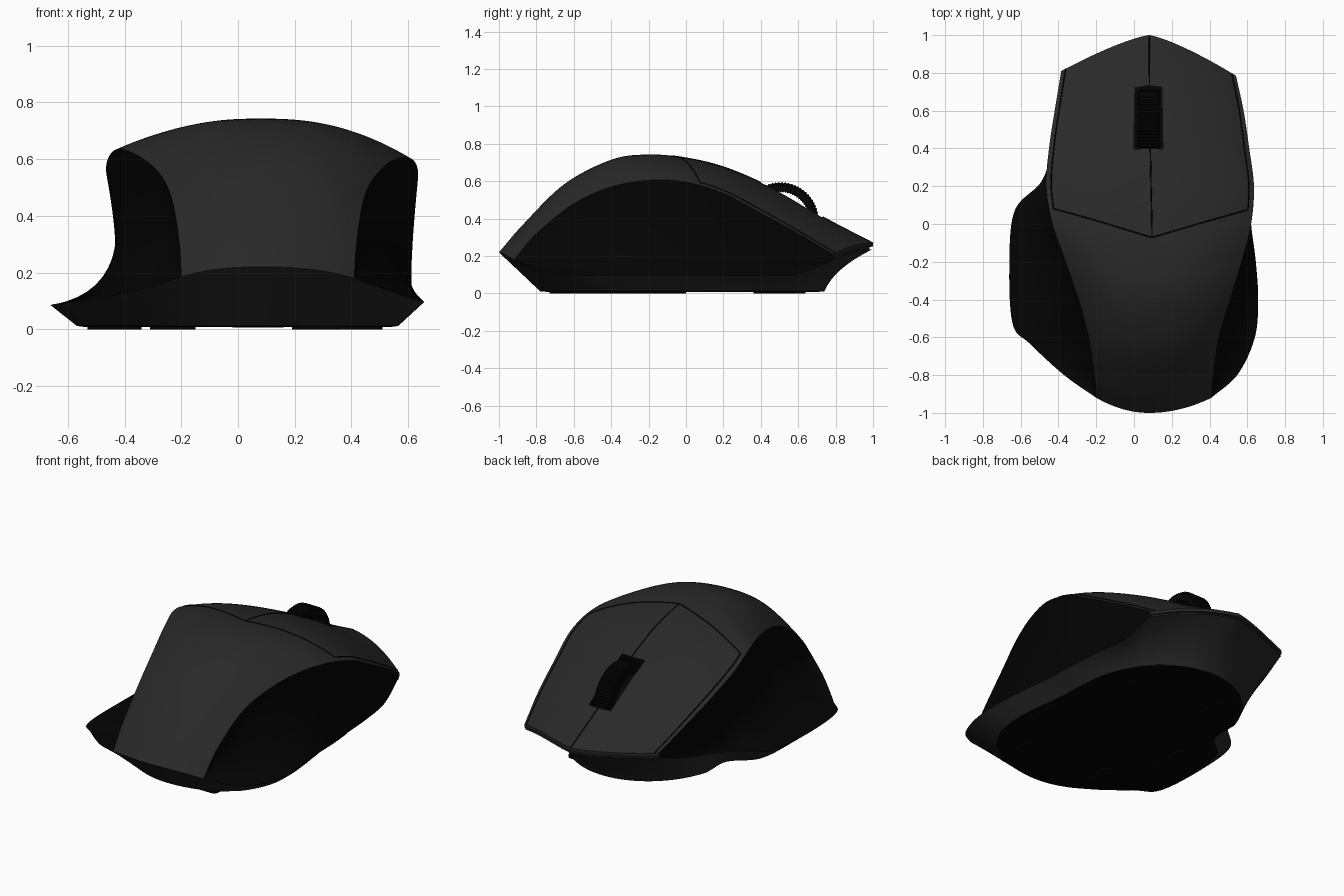
import bpy, bmesh, math
from mathutils import Vector as V

if "Cube" in bpy.data.objects:
    bpy.data.objects.remove(bpy.data.objects["Cube"])


def material(name, c):
    m = bpy.data.materials.new(name)
    m.diffuse_color = (c, c, c, 1)
    m.use_nodes = True
    m.node_tree.nodes["Principled BSDF"].inputs["Base Color"].default_value = m.diffuse_color
    return m


GREY = material("dark_grey", 0.022)
SKIRT = material("skirt_grey", 0.018)
BLACK = material("black_rubber", 0.001)


def finish(name, bm, mat, angle=40):
    bmesh.ops.remove_doubles(bm, verts=bm.verts, dist=1e-5)
    bmesh.ops.recalc_face_normals(bm, faces=bm.faces)
    me = bpy.data.meshes.new(name)
    bm.to_mesh(me)
    bm.free()
    me.materials.append(mat)
    ob = bpy.data.objects.new(name, me)
    bpy.context.collection.objects.link(ob)
    bpy.ops.object.select_all(action='DESELECT')
    ob.select_set(True)
    bpy.context.view_layer.objects.active = ob
    bpy.ops.object.shade_smooth_by_angle(angle=math.radians(angle))
    return ob


def loft(name, rows, mat, closed=False, cap=False, angle=40, skip=None):
    """Skin rows of points; optionally wrap rows, cap the last one, leave holes."""
    bm = bmesh.new()
    vs = [[bm.verts.new(p) for p in r] for r in rows]
    n = len(rows[0])
    for k, (a, b) in enumerate(zip(vs, vs[1:])):
        for i in range(n if closed else n - 1):
            if skip and skip(k, i):
                continue
            j = (i + 1) % n
            bm.faces.new((a[i], a[j], b[j], b[i]))
    if cap:
        bm.faces.new(vs[-1])
    return finish(name, bm, mat, angle)


def spline(pts, t):
    """Catmull-Rom curve through pts, t in 0..1."""
    n = len(pts) - 1
    i = min(int(t * n), n - 1)
    f = t * n - i
    p1, p2 = V(pts[i]), V(pts[i + 1])
    p0 = V(pts[i - 1]) if i else 2 * p1 - p2
    p3 = V(pts[i + 2]) if i + 2 <= n else 2 * p2 - p1
    return 0.5 * (2 * p1 + (p2 - p0) * f + (2 * p0 - 5 * p1 + 4 * p2 - p3) * f**2
                  + (3 * p1 - p0 - 3 * p2 + p3) * f**3)


# guide curves, back to front: spine, shell edges, base rims
SPINE = [(.08, -1, .22), (.08, -.87, .37), (.08, -.65, .585), (.08, -.4, .715), (.08, -.2, .743),
         (.08, 0, .725), (.08, .22, .67), (.08, .48, .555), (.08, .75, .4), (.08, 1, .27)]
LEFT = [(-.2, -.92, .185), (-.208, -.82, .31), (-.235, -.63, .465), (-.285, -.43, .56), (-.37, -.18, .622),
        (-.435, .01, .632), (-.465, .2, .575), (-.45, .4, .485), (-.42, .6, .39), (-.385, .81, .29)]
RIGHT = [(.41, -.92, .18), (.42, -.8, .32), (.45, -.6, .48), (.51, -.4, .57), (.57, -.2, .605),
         (.62, 0, .595), (.635, .2, .535), (.61, .4, .43), (.58, .6, .32), (.54, .785, .21)]
LEFT_RIM = [(-.2, -.92, .185), (-.37, -.8, .135), (-.55, -.635, .1), (-.642, -.53, .09), (-.66, -.22, .085),
            (-.632, .07, .09), (-.49, .225, .105), (-.435, .4, .14), (-.415, .6, .19), (-.382, .805, .257)]
RIGHT_RIM = [(.41, -.92, .18), (.55, -.795, .13), (.64, -.6, .1), (.657, -.4, .097), (.645, -.2, .097),
             (.62, 0, .097), (.612, .2, .097), (.597, .4, .097), (.57, .6, .105), (.538, .78, .18)]


def shell(u, t):
    c, e = spline(SPINE, t), spline(LEFT if u < 0 else RIGHT, t)
    a = abs(u)
    py = 2 - .7 * t
    return V((c.x + (e.x - c.x) * a, c.y + (e.y - c.y) * a**py, c.z + (e.z - c.z) * a**2.5))


NU, NT = 40, 81
U0, U1, T0, T1 = -.15, .135, 6.7 / 9, 7.93 / 9   # wheel slot limits on the shell
US = sorted([-1 + 2 * i / NU for i in range(NU + 1)] + [U1])
US[[i for i, u in enumerate(US) if abs(u - U0) < 1e-6][0]] = U0
TS = sorted([i / (NT - 1) for i in range(NT)] + [T0, T1])
BEZ = [i / 14 for i in range(15)]


def bezier(a, q, b, s):
    return a * (1 - s)**2 + q * 2 * s * (1 - s) + b * s * s


# top shell with an opening for the wheel
loft("top_shell", [[shell(u, t) for u in US] for t in TS], GREY,
     skip=lambda k, i: T0 <= TS[k] < T1 and U0 <= US[i] < U1)

# wheel slot: well sunk below the opening
su, st = [u for u in US if U0 <= u <= U1], [t for t in TS if T0 <= t <= T1]
loop = [shell(u, T0) for u in su] + [shell(U1, t) for t in st[1:]]
loop += [shell(u, T1) for u in su[-2::-1]] + [shell(U0, t) for t in st[-2:0:-1]]
loft("wheel_slot", [loop, [p - V((0, 0, .1)) for p in loop]], BLACK, closed=True, cap=True)

# stepped front lip with the gap between shell and base
DROP = .034
steps = [(0, 0), (0, -.02), (-.018, -.02), (-.018, -DROP), (-.004, -DROP)]
loft("front_lip", [[shell(u, 1) + V((0, dy, dz)) for u in US] for dy, dz in steps], SKIRT, angle=25)

# concave rubber side grips
for name, edge, rim, inward, low in (("left_grip", LEFT, LEFT_RIM, .16, .11),
                                     ("right_grip", RIGHT, RIGHT_RIM, -.07, .3)):
    rows = []
    for t in TS:
        e, p = spline(edge, t), spline(rim, t)
        h = e.z - p.z
        q = V((e.x + inward * h, (e.y + p.y) / 2, p.z + low * h))
        rows.append([bezier(e, q, p, s) for s in BEZ])
    loft(name, rows, BLACK)

# base skirt: full rim loop tapering down to the flat underside, round at the front
rim = [spline(RIGHT_RIM, t) for t in TS]
rim += [shell(u, 1) + V((0, -.004, -DROP)) for u in US[-2:0:-1]]
rim += [spline(LEFT_RIM, t) for t in reversed(TS)]
rim += [shell(u, 0) for u in US[1:-1]]


def foot_point(p, k=1.0):
    x, y = .86 * p.x, .78 * p.y if p.y < 0 else .85 * p.y - .11 * p.y**4
    if y > .21:
        dx, dy = (x - .045) / .475, (y - .21) / .53
        s = (abs(dx)**2 + dy**2)**-.5
        s = 1 + (s - 1) * min(1, dy / .3)
        x, y = .045 + .475 * dx * s, .21 + .53 * dy * s
    return V((x * k, y * k, .012))


def skirt_point(p, s):
    b = foot_point(p)
    w = max(0, p.y)**2
    q = p.lerp(b, .5).lerp(V((b.x + .2 * (p.x - b.x), b.y + .2 * (p.y - b.y), .135)), w)
    return bezier(p, q, b, s)


loft("base_skirt", [[skirt_point(p, s / 8) for p in rim] for s in range(9)], SKIRT, closed=True)
loft("underside_plate", [[foot_point(p) for p in rim], [foot_point(p, .96) - V((0, 0, .003)) for p in rim]],
     BLACK, closed=True, cap=True)


# button seams drawn as thin dark beads on the shell
def seam(name, a, b, n=60):
    cu = bpy.data.curves.new(name, 'CURVE')
    cu.dimensions = '3D'
    cu.bevel_depth = .004
    cu.bevel_resolution = 1
    sp = cu.splines.new('POLY')
    sp.points.add(n)
    for i in range(n + 1):
        f = i / n
        p = shell(a[0] + (b[0] - a[0]) * f, a[1] + (b[1] - a[1]) * f)
        sp.points[i].co = (p.x, p.y, p.z - .001, 1)
    cu.materials.append(BLACK)
    bpy.context.collection.objects.link(bpy.data.objects.new(name, cu))


back, corner = (0.03, 4.65 / 9), 5.37 / 9
seam("button_split_seam_back", back, (.012, T0))
seam("button_split_seam_front", (.004, T1), (0, 1))
for side, s in (("left", -1), ("right", 1)):
    seam(side + "_button_back_seam", back, (s * .95, corner))
    seam(side + "_button_side_seam", (s * .95, corner), (s * .95, 1))

# ribbed scroll wheel
rows = []
for x, r in ((.018, .15), (.018, .187), (.028, .2), (.126, .2), (.136, .187), (.136, .15)):
    rows.append([V((x, .505 + rr * math.cos(a), .39 + rr * math.sin(a)))
                 for i in range(144) for a in [i * math.tau / 144]
                 for rr in [r + (.006 if i % 2 else 0)]])
loft("scroll_wheel", rows, BLACK, closed=True, angle=20)


# glide feet and sensor window on the underside
def pad(name, x0, x1, y0, y1, z=0):
    r = .03
    pts = []
    for k, (cx, cy) in enumerate(((x1 - r, y1 - r), (x0 + r, y1 - r), (x0 + r, y0 + r), (x1 - r, y0 + r))):
        for i in range(6):
            a = (k + i / 5) * math.pi / 2
            pts.append((cx + r * math.cos(a), cy + r * math.sin(a)))
    loft(name, [[V((x, y, h)) for x, y in pts] for h in (.012, z)], BLACK, closed=True, cap=True)


pad("left_foot", -.53, -.34, -.4, 0)
pad("back_left_foot", -.31, -.15, -.6, -.42)
pad("back_right_foot", .19, .36, -.73, -.4)
pad("right_foot", .34, .51, -.42, 0)
pad("front_left_foot", -.31, -.15, .36, .54)
pad("front_right_foot", .19, .36, .36, .64)
pad("sensor_window", -.02, .16, -.05, .03, .007)
